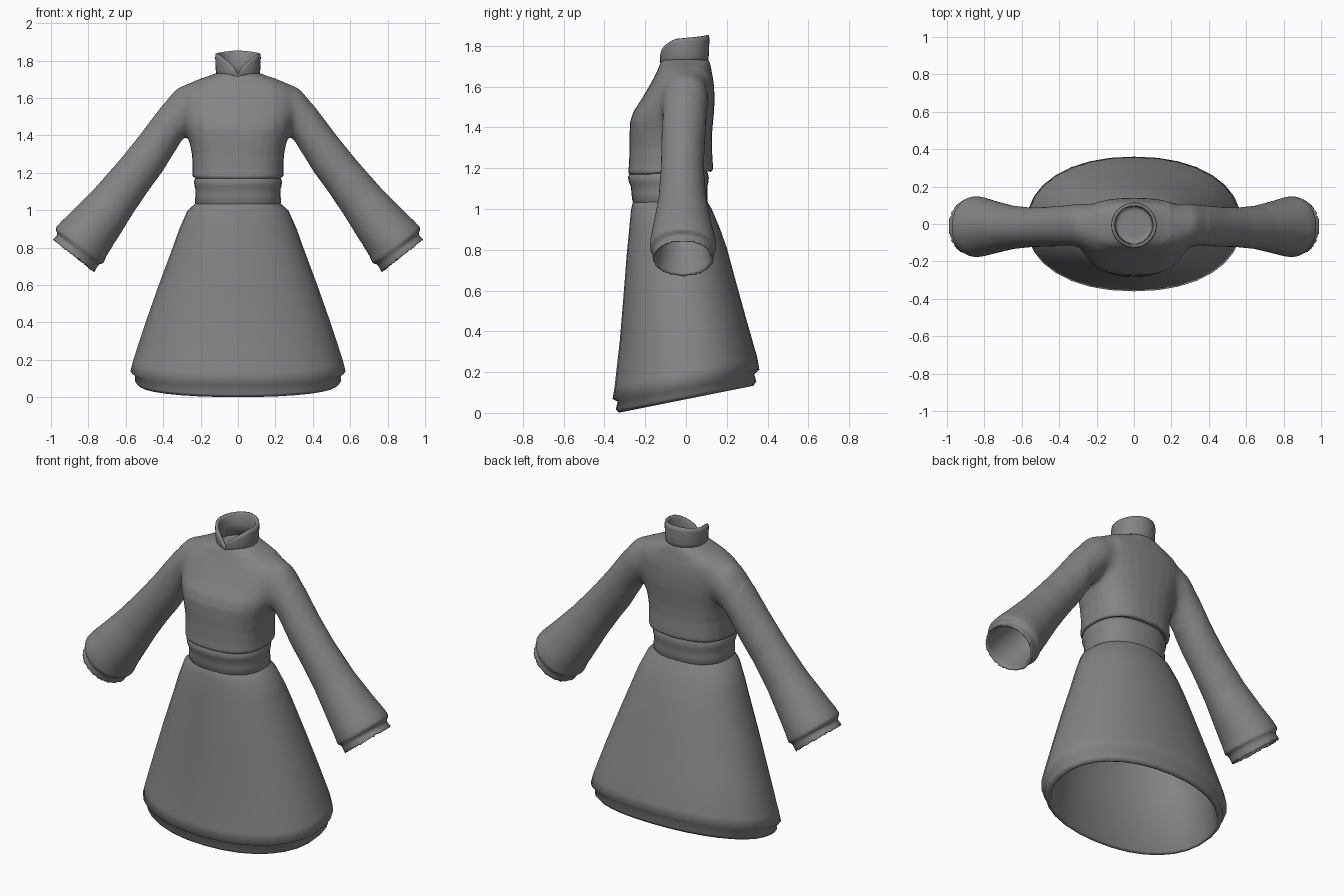
import bpy, bmesh, math
from mathutils import Vector

if "Cube" in bpy.data.objects:
    bpy.data.objects.remove(bpy.data.objects["Cube"])

SEG = 32
cloth = bpy.data.materials.new("grey cloth")
cloth.diffuse_color = (0.23, 0.23, 0.23, 1)
cloth.use_nodes = True
cloth.node_tree.nodes["Principled BSDF"].inputs["Base Color"].default_value = cloth.diffuse_color


def power(v, e):
    return math.copysign(abs(v) ** e, v)


def skin(bm, rings, closed=False):
    """Skin a list of point rings; cap both ends unless the rings loop round."""
    rows = [[bm.verts.new(p) for p in ring] for ring in rings]
    pairs = list(zip(rows, rows[1:]))
    if closed:
        pairs.append((rows[-1], rows[0]))
    for a, b in pairs:
        for i in range(SEG):
            j = (i + 1) % SEG
            bm.faces.new((a[i], a[j], b[j], b[i]))
    if not closed:
        bm.faces.new(rows[0])
        bm.faces.new(rows[-1])


def finish(name, bm):
    bmesh.ops.recalc_face_normals(bm, faces=bm.faces)
    me = bpy.data.meshes.new(name)
    bm.to_mesh(me)
    bm.free()
    me.materials.append(cloth)
    me.shade_smooth()
    ob = bpy.data.objects.new(name, me)
    bpy.context.collection.objects.link(ob)
    return ob


def loft(name, rings, closed=False):
    bm = bmesh.new()
    skin(bm, rings, closed)
    return finish(name, bm)


def body_ring(z, slope, hw, yf, yb, e=0.92):
    """Rounded ring: half width, front and back depth, tilted along y."""
    pts, yc = [], (yf + yb) / 2
    for i in range(SEG):
        a = 2 * math.pi * i / SEG
        y = yc + (yb - yf) / 2 * power(math.sin(a), e)
        pts.append(Vector((hw * power(math.cos(a), e), y, z + slope * y)))
    return pts


# Flared skirt with a stepped, tilted hem and a lining
skirt = [(1.05, 0, .21, -.25, .10), (1.03, 0, .235, -.262, .108),
         (1.0, .02, .27, -.27, .125), (.9, .05, .315, -.28, .165),
         (.8, .05, .35, -.29, .20), (.6, .10, .425, -.307, .25),
         (.4, .15, .495, -.325, .30), (.2, .20, .56, -.35, .35),
         (.14, .20, .575, -.36, .36), (.122, .20, .55, -.335, .335),
         (.085, .20, .55, -.345, .345), (.067, .20, .53, -.33, .33),
         (.075, .20, .515, -.315, .315), (.4, .15, .47, -.30, .28),
         (.8, .05, .32, -.26, .17), (.98, 0, .21, -.21, .07)]
loft("skirt", [body_ring(*r) for r in skirt])

# Waist sash with a puffed upper fold
sash = [(1.02, 0, .215, -.25, .09), (1.04, 0, .23, -.263, .105),
        (1.08, 0, .228, -.268, .105), (1.11, 0, .226, -.27, .105),
        (1.13, 0, .233, -.28, .11), (1.155, 0, .235, -.285, .112),
        (1.175, 0, .228, -.276, .107), (1.21, 0, .21, -.25, .09)]
loft("sash", [body_ring(*r, e=.86) for r in sash])

# Bodice, bloused at the waist and closing at the neck
bodice = [(1.19, .03, .21, -.25, .10), (1.175, .04, .235, -.27, .12),
          (1.185, .04, .245, -.285, .133), (1.22, .02, .243, -.28, .132),
          (1.30, 0, .246, -.277, .127), (1.37, 0, .262, -.277, .128),
          (1.43, 0, .282, -.274, .133), (1.48, 0, .298, -.257, .138),
          (1.54, 0, .312, -.217, .14), (1.60, 0, .318, -.182, .138),
          (1.645, 0, .308, -.157, .132), (1.675, 0, .275, -.142, .126),
          (1.698, 0, .22, -.133, .122), (1.715, 0, .165, -.125, .118),
          (1.73, 0, .126, -.117, .113), (1.738, 0, .108, -.108, .103),
          (1.71, 0, .095, -.095, .09)]
top = bmesh.new()
skin(top, [body_ring(*r, e=.8 if r[0] < 1.65 else .9) for r in bodice])

# Bell sleeves: upper edge x, z, lower edge x, z, centre y, half depth
sleeve = [(.18, 1.67, .17, 1.47, 0, .09), (.27, 1.674, .23, 1.44, 0, .11),
          (.325, 1.66, .28, 1.40, -.003, .115),
          (.367, 1.61, .312, 1.35, -.006, .114),
          (.44, 1.515, .35, 1.295, -.01, .109),
          (.525, 1.402, .405, 1.205, -.015, .106),
          (.63, 1.272, .475, 1.11, -.018, .106),
          (.762, 1.122, .56, .985, -.018, .117),
          (.88, 1.003, .64, .855, -.017, .142),
          (.948, .937, .70, .76, -.015, .160),
          (.979, .902, .722, .711, -.014, .164),
          (.962, .868, .742, .715, -.014, .148),
          (.999, .842, .771, .664, -.014, .152),
          (.983, .838, .783, .684, -.014, .136),
          (.86, .955, .67, .82, -.015, .108),
          (.72, 1.07, .59, .97, -.017, .065),
          (.62, 1.17, .54, 1.10, -.017, .04)]
for side in (1, -1):
    rings = []
    for ux, uz, lx, lz, yc, hy in sleeve:
        up, low = Vector((ux, 0, uz)), Vector((lx, 0, lz))
        ring = []
        for i in range(SEG):
            a = 2 * math.pi * i / SEG
            p = (up + low) / 2 + (up - low) / 2 * math.cos(a)
            ring.append((side * p.x, yc + hy * math.sin(a), p.z))
        rings.append(ring)
    skin(top, rings)

# Fuse bodice and sleeves into one cloth, then soften the shoulder seams
top_ob = finish("bodice_and_sleeves", top)
fuse = top_ob.modifiers.new("fuse", 'REMESH')
fuse.mode = 'VOXEL'
fuse.voxel_size = 0.01
graph = bpy.context.evaluated_depsgraph_get()
fused = bpy.data.meshes.new_from_object(top_ob.evaluated_get(graph))
top_ob.modifiers.clear()
top_ob.data = fused
bm = bmesh.new()
bm.from_mesh(fused)
seam = [v for v in bm.verts if .2 < abs(v.co.x) < .4 and v.co.z > 1.33]
for verts, count in ((list(bm.verts), 2), (seam, 40)):
    for _ in range(count):
        bmesh.ops.smooth_vert(bm, verts=verts, factor=.5, use_axis_x=True,
                              use_axis_y=True, use_axis_z=True)
bm.to_mesh(fused)
bm.free()
if not fused.materials:
    fused.materials.append(cloth)
fused.shade_smooth()


# Stand collar, split by a curved notch at the front
def collar_ring(r, t, lift=0):
    pts = []
    for i in range(SEG):
        a = 2 * math.pi * i / SEG - math.pi
        rim = 1.725 + .105 * min(1, abs(a) / 1.1) ** .55
        rim += .022 * max(0, (abs(a) - 1) / (math.pi - 1))
        pts.append(Vector((r * math.sin(a), -.007 - r * math.cos(a),
                           1.712 + (rim + lift - 1.712) * t)))
    return pts


loft("collar", [collar_ring(.113, 0), collar_ring(.119, .3),
                collar_ring(.122, .85), collar_ring(.120, 1),
                collar_ring(.110, 1, .003), collar_ring(.102, .95),
                collar_ring(.100, .5), collar_ring(.097, 0)], closed=True)
